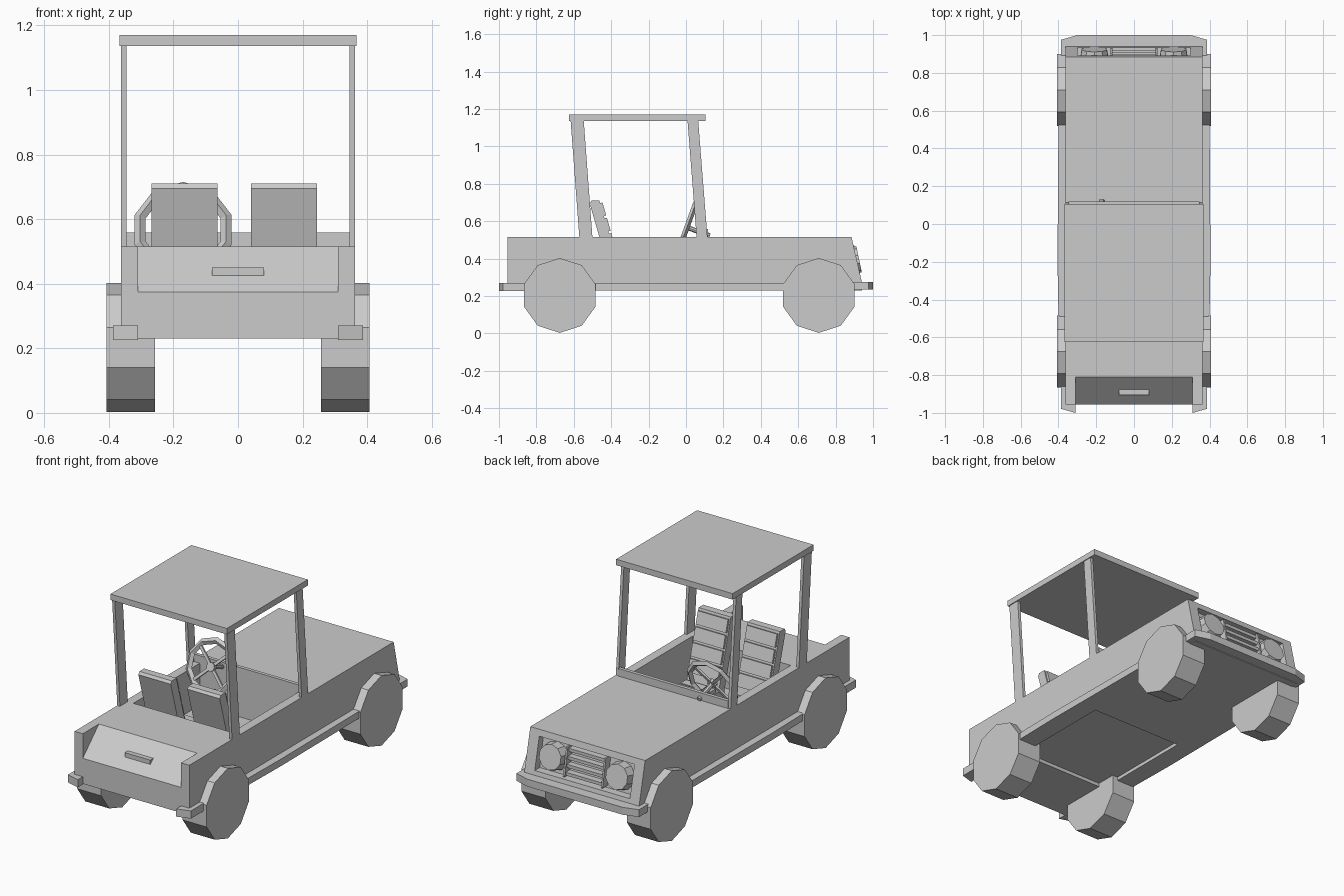
import bpy, bmesh, math
from mathutils import Matrix, Vector

if "Cube" in bpy.data.objects:
    bpy.data.objects.remove(bpy.data.objects["Cube"])


def finish(name, bm):
    bmesh.ops.recalc_face_normals(bm, faces=bm.faces)
    me = bpy.data.meshes.new(name)
    bm.to_mesh(me)
    bm.free()
    ob = bpy.data.objects.new(name, me)
    bpy.context.collection.objects.link(ob)
    return ob


def prism(name, pts, lo, hi, axis='X'):
    """Extrude a (y,z) profile along X, or an (x,y) profile along Z."""
    bm = bmesh.new()
    place = (lambda p, h: (h, p[0], p[1])) if axis == 'X' else (lambda p, h: (p[0], p[1], h))
    a = [bm.verts.new(place(p, lo)) for p in pts]
    b = [bm.verts.new(place(p, hi)) for p in pts]
    bm.faces.new(a)
    bm.faces.new(b)
    for i in range(len(pts)):
        j = (i + 1) % len(pts)
        bm.faces.new((a[i], a[j], b[j], b[i]))
    return finish(name, bm)


def box(name, x0, x1, y0, y1, z0, z1):
    return prism(name, [(y0, z0), (y1, z0), (y1, z1), (y0, z1)], x0, x1)


def cylinder(name, sides, r1, r2, depth, matrix):
    bm = bmesh.new()
    bmesh.ops.create_cone(bm, cap_ends=True, segments=sides, radius1=r1,
                          radius2=r2, depth=depth, matrix=matrix)
    return finish(name, bm)


def cut(ob, cutter):
    m = ob.modifiers.new("cut", 'BOOLEAN')
    m.operation = 'DIFFERENCE'
    m.solver = 'EXACT'
    m.object = cutter
    bpy.context.view_layer.objects.active = ob
    bpy.ops.object.modifier_apply(modifier=m.name)
    bpy.data.objects.remove(cutter)


def mirror_x(pts, s):
    return [(x * s, y) for x, y in pts]


# Body shell with boot slope, cabin, grille recess and underside recess cut out
body = prism("body", [(-.955, .23), (-.955, .515), (.885, .515), (.94, .275), (.94, .23)], -.362, .362)
cut(body, prism("boot_cutter", [(-1.0, .375), (-.955, .375), (-.81, .515), (-.81, .6), (-1.0, .6)], -.31, .31))
cut(body, box("cabin_cutter", -.31, .31, -.50, .10, .275, .6))
cut(body, prism("grille_cutter", [(.853, .48), (.889, .30), (1.0, .30), (1.0, .48)], -.30, .30))
cut(body, box("floor_cutter", -.29, .29, -.60, .02, .1, .25))

# Boot handle
box("boot_handle", -.08, .08, -.905, -.875, .425, .45)

# Wheels
for y, end in ((-.675, "front"), (.71, "back")):
    for s, side in ((-1, "left"), (1, "right")):
        pts = [(y + .2 * math.sin(i * math.tau / 10), .203 + .2 * math.cos(i * math.tau / 10))
               for i in range(10)]
        prism(f"{end}_{side}_wheel", pts, s * .257, s * .408)

# Sills, corner bumpers, roof posts
for s, side in ((-1, "left"), (1, "right")):
    prism(side + "_sill", mirror_x([(.35, -.55), (.40, -.48), (.405, -.2), (.40, .55), (.35, .6)], s),
          .23, .27, 'Z')
    prism(side + "_corner_bumper",
          mirror_x([(.31, -.95), (.31, -1.0), (.387, -.978), (.387, -.86), (.355, -.86)], s), .226, .27, 'Z')
    prism(side + "_boot_post", [(-.57, .51), (-.50, .51), (-.547, 1.14), (-.617, 1.14)], s * .345, s * .362)
    prism(side + "_screen_post", [(.057, .51), (.115, .51), (.065, 1.14), (.008, 1.14)], s * .345, s * .362)

# Hood end bumper
prism("hood_bumper", [(-.387, .85), (-.387, .975), (-.30, 1.0), (.30, 1.0), (.387, .975), (.387, .85)],
      .234, .276, 'Z')

# Roof and windscreen base
box("roof", -.367, .367, -.625, .105, 1.136, 1.17)
box("screen_base", -.347, .347, .098, .118, .51, .558)

# Headlights
tilt = Matrix.Rotation(math.radians(-90 + 12), 4, 'X')
for s, side in ((-1, "left"), (1, "right")):
    cylinder(side + "_headlight", 10, .08, .07, .06,
             Matrix.Translation((s * .21, .896, .39)) @ tilt)

# Grille frame and slats, following the sloped face
for s, side in ((-1, "left"), (1, "right")):
    prism(side + "_grille_upright", [(.85, .47), (.90, .47), (.93, .31), (.88, .31)],
          s * .115, s * .125)
for i in range(4):
    z = .325 + i * .042
    y = .922 - (z - .31) * .22
    box(f"grille_slat_{i + 1}", -.118, .118, y - .05, y, z - .009, z + .009)

# Seats with padded backs and cushions
up = Vector((0, -.118, .408)).normalized()
ang = math.atan2(.118, .408)
for x0, side in ((-.268, "left"), (.041, "right")):
    x1 = x0 + .204
    prism(side + "_seat_back", [(-.515, .695), (-.505, .71), (-.463, .71), (-.345, .30), (-.395, .28)], x0, x1)
    prism(side + "_seat_base", [(-.42, .27), (-.17, .27), (-.17, .335), (-.40, .32)], x0, x1)
    for i in range(4):
        c = Vector(((x0 + x1) / 2, -.463, .71)) - up * (.05 + i * .085)
        bm = bmesh.new()
        bmesh.ops.create_cube(bm, size=1, matrix=Matrix.Translation(c) @ Matrix.Rotation(ang, 4, 'X')
                              @ Matrix.Diagonal((.19, .026, .072, 1)))
        finish(f"{side}_back_pad_{i + 1}", bm)
    for i in range(3):
        y = -.34 + i * .06
        box(f"{side}_base_pad_{i + 1}", x0 + .007, x1 - .007, y, y + .05, .32, .348)

# Steering wheel: low-poly ring, crossed spokes, hub and column
wheel = Matrix.Translation((-.17, .005, .567)) @ Matrix.Rotation(math.radians(70), 4, 'X')
n = 10
bm = bmesh.new()
rings = []
for i in range(n):
    a = (i + .5) * math.tau / n
    rings.append([bm.verts.new(wheel @ Vector((r * math.cos(a), r * math.sin(a), h)))
                  for r, h in ((.158, 0), (.14, .014), (.122, 0), (.14, -.014))])
for i in range(n):
    p, q = rings[i], rings[(i + 1) % n]
    for k in range(4):
        m = (k + 1) % 4
        bm.faces.new((p[k], q[k], q[m], p[m]))
finish("steering_rim", bm)
for i, a in enumerate((45, 135)):
    bm = bmesh.new()
    bmesh.ops.create_cube(bm, size=1, matrix=wheel @ Matrix.Rotation(math.radians(a), 4, 'Z')
                          @ Matrix.Diagonal((.265, .016, .012, 1)))
    finish(f"steering_spoke_{i + 1}", bm)
cylinder("steering_hub", 8, .025, .025, .024, wheel)
cylinder("steering_column", 8, .013, .013, .13, wheel @ Matrix.Translation((0, 0, -.065)))
